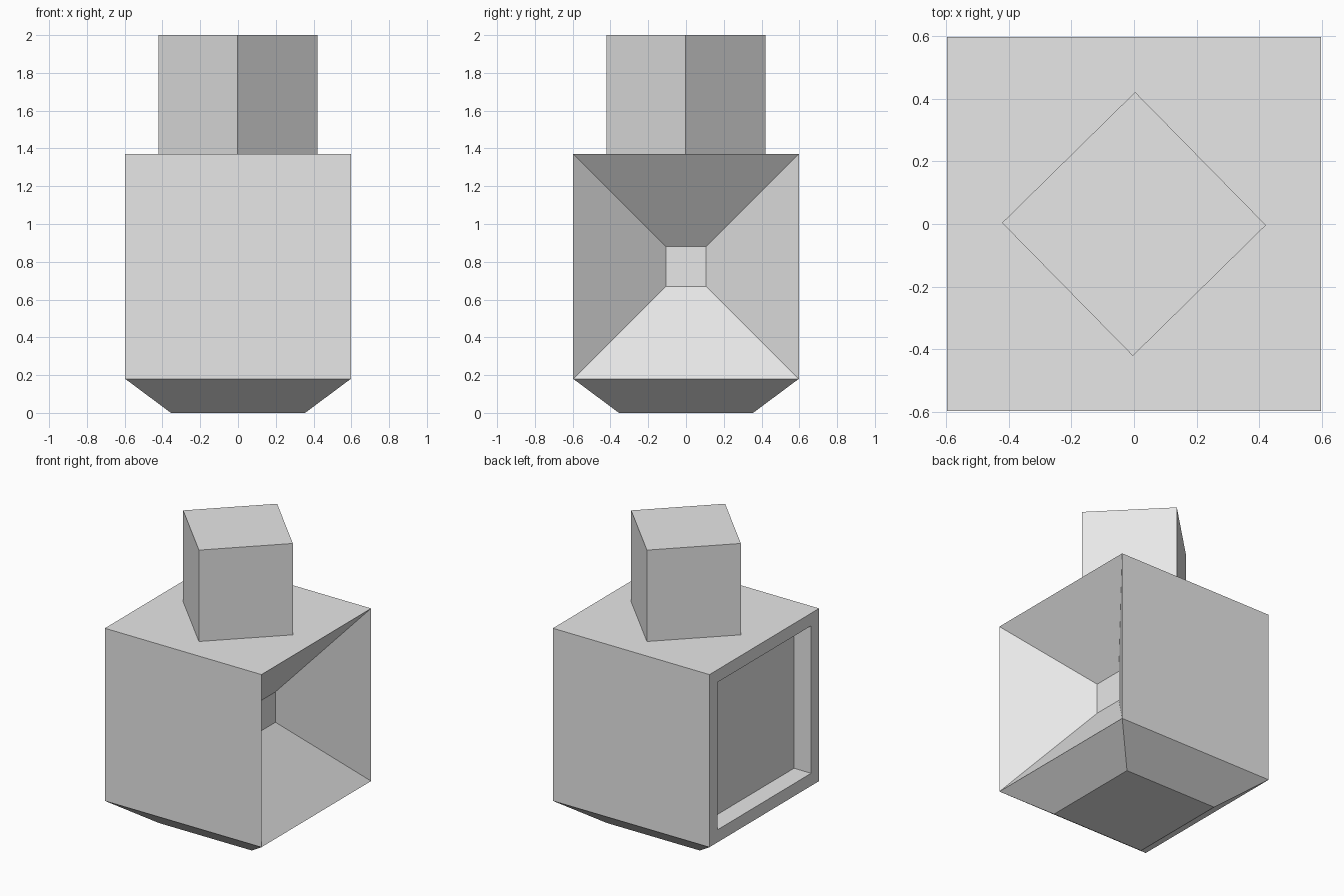
import bpy, bmesh, math
from mathutils import Matrix, Vector

if "Cube" in bpy.data.objects:
    bpy.data.objects.remove(bpy.data.objects["Cube"], do_unlink=True)

HALF = 0.597          # half width of the body
LOW, HIGH = 0.18, 1.37
MID = (LOW + HIGH) / 2

grey = bpy.data.materials.new("plain_grey")
grey.use_nodes = True
grey.diffuse_color = (0.8, 0.8, 0.8, 1)
grey.node_tree.nodes["Principled BSDF"].inputs["Base Color"].default_value = (0.8, 0.8, 0.8, 1)


def box(bm, size, center, turn=0):
    matrix = (Matrix.Translation(center) @ Matrix.Rotation(turn, 4, 'Z')
              @ Matrix.Diagonal((*size, 1)))
    bmesh.ops.create_cube(bm, size=1, matrix=matrix)


def finish(bm, name):
    bmesh.ops.recalc_face_normals(bm, faces=bm.faces)
    mesh = bpy.data.meshes.new(name)
    bm.to_mesh(mesh)
    bm.free()
    mesh.materials.append(grey)
    obj = bpy.data.objects.new(name, mesh)
    bpy.context.collection.objects.link(obj)
    return obj


def side(bm, direction):
    bm.normal_update()
    return max(bm.faces, key=lambda f: f.normal.dot(direction) + f.calc_center_median().dot(direction))


def push(bm, face, offset, scale=1):
    """Extrude a face by an offset and scale it about its centre."""
    new = bmesh.ops.extrude_discrete_faces(bm, faces=[face])["faces"][0]
    center = new.calc_center_median()
    for v in new.verts:
        v.co = center + (v.co - center) * scale + Vector(offset)
    return new


# Body block with its carved sides
bm = bmesh.new()
box(bm, (2 * HALF, 2 * HALF, HIGH - LOW), (0, 0, MID))

# Tapered foot
push(bm, side(bm, Vector((0, 0, -1))), (0, 0, -LOW), 0.355 / HALF)

# Funnel hollow on the left side
push(bm, side(bm, Vector((1, 0, 0))), (-0.385, 0, 0), 0.105 / HALF)

# Framed square recess on the right side
panel = side(bm, Vector((-1, 0, 0)))
panel = push(bm, panel, (0, 0, 0), 0.51 / HALF)
push(bm, panel, (0.13, 0, 0))
finish(bm, "body")

# Head block, turned corner to the front
bm = bmesh.new()
box(bm, (0.595, 0.595, 2 - HIGH), (0, 0, (2 + HIGH) / 2), math.radians(44.5))
finish(bm, "head")
